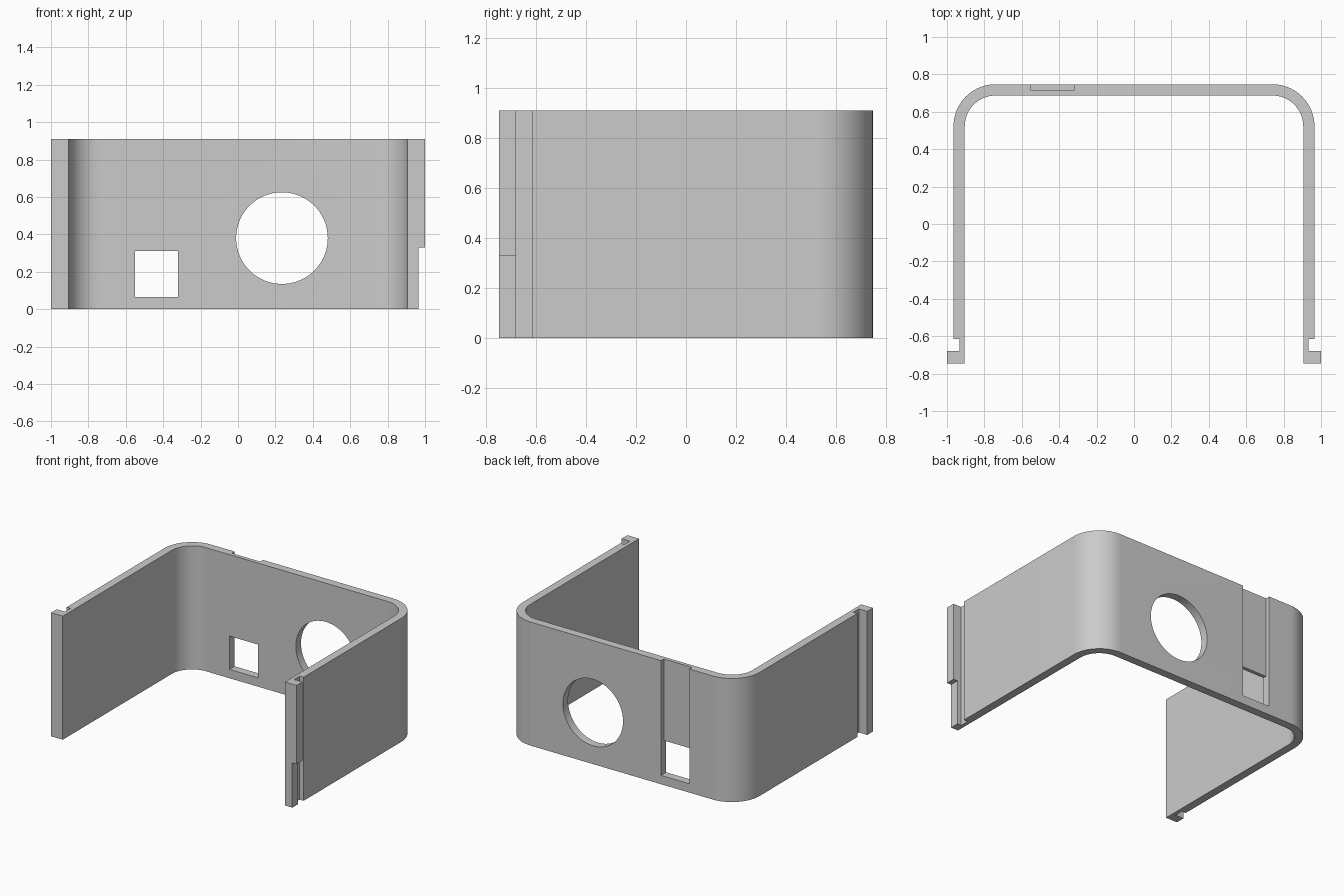
import bpy
import bmesh
from math import cos, sin, pi, radians

old = bpy.data.objects.get("Cube")
if old:
    bpy.data.objects.remove(old, do_unlink=True)

HEIGHT = 0.91
BACK, FRONT = 0.747, -0.747
OUTER, INNER = 0.965, 0.905
WALL = OUTER - INNER
RADIUS = 0.225
STEPS = 24

grey = bpy.data.materials.new("plain_grey")
grey.use_nodes = True
grey.diffuse_color = (0.6, 0.6, 0.6, 1)
grey.node_tree.nodes["Principled BSDF"].inputs["Base Color"].default_value = (0.6, 0.6, 0.6, 1)


def corner(radius):
    """Rounded back corner on the +x side, from the side wall to the back wall."""
    cx, cy = OUTER - RADIUS, BACK - RADIUS
    angles = [pi / 2 * i / STEPS for i in range(STEPS + 1)]
    return [(cx + radius * cos(a), cy + radius * sin(a)) for a in angles]


def prism(name, outline, height):
    bm = bmesh.new()
    base = bm.faces.new([bm.verts.new((x, y, 0)) for x, y in outline])
    top = bmesh.ops.extrude_face_region(bm, geom=[base])["geom"]
    verts = [v for v in top if isinstance(v, bmesh.types.BMVert)]
    bmesh.ops.translate(bm, verts=verts, vec=(0, 0, height))
    bmesh.ops.recalc_face_normals(bm, faces=bm.faces)
    mesh = bpy.data.meshes.new(name)
    bm.to_mesh(mesh)
    bm.free()
    obj = bpy.data.objects.new(name, mesh)
    bpy.context.collection.objects.link(obj)
    mesh.materials.append(grey)
    return obj


def box(name, x, y, z):
    obj = prism(name, [(x[0], y[0]), (x[1], y[0]), (x[1], y[1]), (x[0], y[1])], z[1] - z[0])
    obj.location.z = z[0]
    return obj


def cut(target, cutter):
    cutter.hide_render = True
    mod = target.modifiers.new("cut", 'BOOLEAN')
    mod.operation, mod.solver, mod.object = 'DIFFERENCE', 'EXACT', cutter
    bpy.context.view_layer.objects.active = target
    bpy.ops.object.modifier_apply(modifier=mod.name)
    bpy.data.objects.remove(cutter, do_unlink=True)


# U-shaped wall with grooved, lipped front ends
lip = [(INNER, FRONT), (1.0, FRONT), (1.0, -0.68), (0.933, -0.68),
       (0.933, -0.615), (OUTER, -0.615)]
half = lip + corner(RADIUS)
inside = corner(RADIUS - WALL)
outline = half + [(-x, y) for x, y in reversed(half)]
outline += [(-x, y) for x, y in inside] + list(reversed(inside))
wall = prism("curved_wall", outline, HEIGHT)

# Round opening in the back wall
bpy.ops.mesh.primitive_cylinder_add(vertices=96, radius=0.245, depth=0.4,
                                    location=(0.235, 0.715, 0.38), rotation=(pi / 2, 0, 0))
hole = bpy.context.object
hole.data.materials.append(grey)
cut(wall, hole)

# Shallow channel open at the top, with a square window at its foot
cut(wall, box("channel_cutter", (-0.55, -0.32), (0.715, 0.9), (0.065, 1.1)))
cut(wall, box("window_cutter", (-0.55, -0.32), (0.6, 0.8), (0.065, 0.31)))

# Lower part of the left lip trimmed flush with the wall
cut(wall, box("lip_cutter", (OUTER, 1.1), (-0.8, -0.65), (-0.1, 0.33)))

bpy.ops.object.select_all(action='DESELECT')
wall.select_set(True)
bpy.context.view_layer.objects.active = wall
bpy.ops.object.shade_smooth_by_angle(angle=radians(30))
